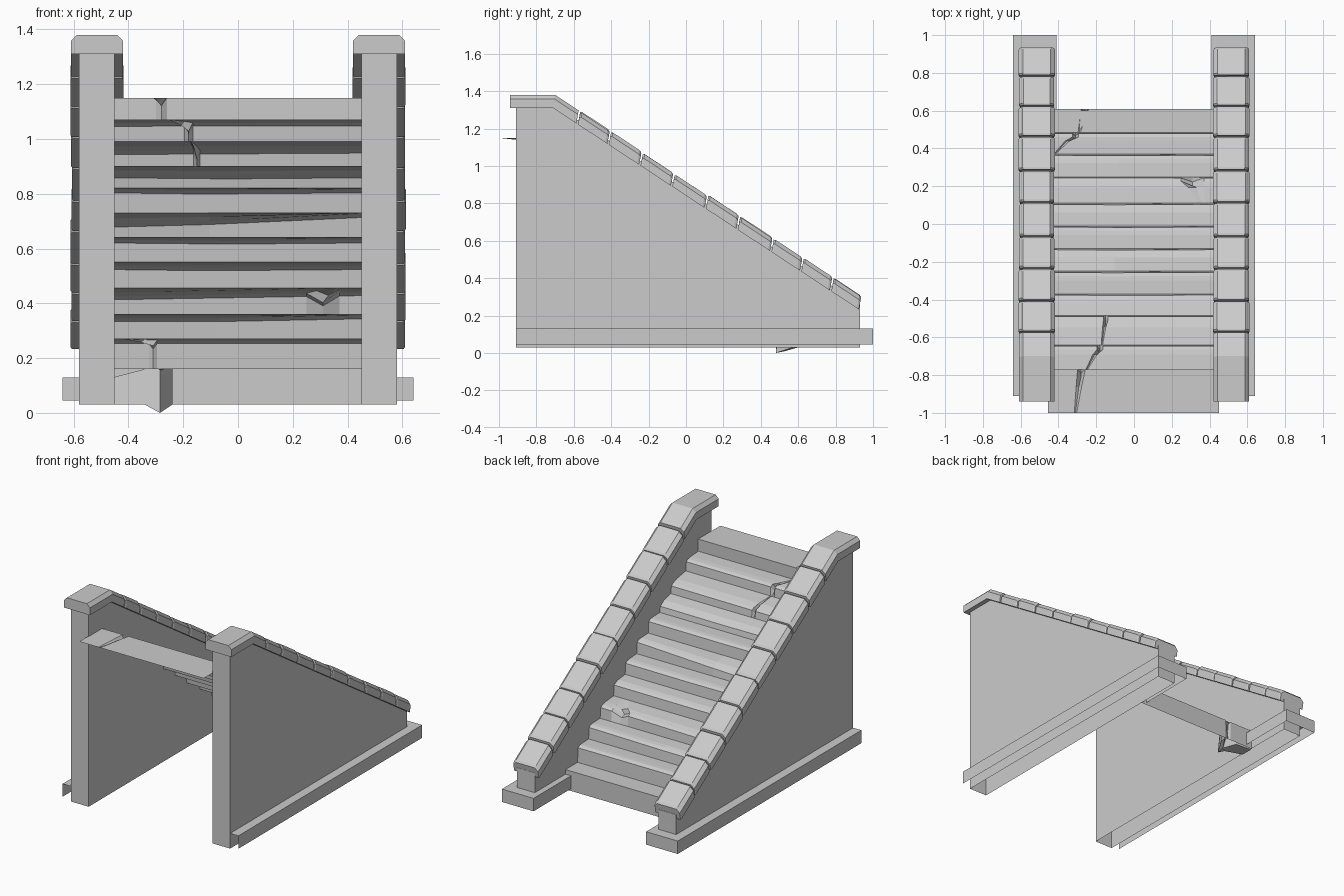
import bpy
import random

if "Cube" in bpy.data.objects:
    bpy.data.objects.remove(bpy.data.objects["Cube"])

random.seed(4)


def make(name, verts, faces):
    me = bpy.data.meshes.new(name)
    me.from_pydata(verts, [], faces)
    me.validate()
    ob = bpy.data.objects.new(name, me)
    bpy.context.collection.objects.link(ob)
    return ob


def loft(name, rings, closed=False, caps=False):
    """Skin quads between consecutive rings of equal length."""
    n = len(rings[0])
    verts = [p for r in rings for p in r]
    faces = []
    for k in range(len(rings) - 1):
        for j in range(n if closed else n - 1):
            a, b = k * n + j, k * n + (j + 1) % n
            faces.append((a, b, b + n, a + n))
    if caps:
        faces.append(tuple(reversed(range(n))))
        faces.append(tuple(range(len(verts) - n, len(verts))))
    return make(name, verts, faces)


# Worn stone steps: front edge, height, and nose wear at left / right end
edge_y = [0.61, 0.485, 0.37, 0.25, 0.11, -0.01, -0.13, -0.25, -0.37, -0.485, -0.64, -0.77, -1.0]
tread_z = [0.16, 0.27, 0.36, 0.455, 0.55, 0.64, 0.73, 0.82, 0.90, 0.99, 1.07, 1.15]
wear = [(0, 0), (.005, .005), (.015, .005), (.03, .015), (.015, .015), (.008, .008),
        (.04, .005), (.005, .005), (.03, .03), (.035, .03), (.012, .01), (0, 0)]
# step index: crack x at front, crack x at back, half width, depth
cracks = {0: (-.26, -.29, .02, .03), 1: (-.31, -.42, .015, .02),
          3: (.31, .36, .06, .035), 9: (-.15, -.17, .012, .03),
          10: (-.18, -.25, .015, .03), 11: (-.28, -.31, .02, .03)}

for i, z in enumerate(tread_z):
    y0, y1 = edge_y[i], edge_y[i + 1]
    foot = tread_z[i - 1] if i else 0.03
    stations = [(-.455, -.455, 0)]
    if i in cracks:
        f, b, w, d = cracks[i]
        stations += [(f - w, b - w * .3, 0), (f, b, d), (f + w, b + w * .3, 0)]
    else:
        stations.append((random.uniform(-.15, .15),) * 2 + (0.004,))
    stations.append((.45, .45, 0))
    rings = []
    for xf, xb, d in stations:
        t = (xf + .455) / .905
        drop = wear[i][0] * (1 - t) + wear[i][1] * t + d
        slant = 0.012 if 0 < i < 11 else 0
        rings.append([(xf, y0, foot),
                      (xf, y0 - slant * .5 - d * .6, z - drop - slant),
                      (xf, y0 - slant - .012 - d * .8, z - drop),
                      (xf * .6 + xb * .4, y0 * .6 + y1 * .4, z - drop * .5),
                      (xb, y1, z)])
    loft("step_%02d" % (i + 1), rings)

# Broken lump hanging behind the lowest riser
loft("broken_step_piece", [
    [(-.455, .60, .13), (-.455, .60, .03), (-.455, .52, .03), (-.455, .52, .13)],
    [(-.34, .60, .16), (-.34, .59, .03), (-.34, .48, .03), (-.34, .50, .16)],
    [(-.285, .60, .16), (-.285, .53, .01), (-.285, .48, 0), (-.285, .50, .16)],
    [(-.24, .60, .16), (-.24, .60, .03), (-.24, .57, .03), (-.24, .57, .16)]], closed=True)


# Handrail top line: flat landing, then a straight slope
def rail_z(y):
    return 1.38 if y < -.70 else 1.38 - (y + .70) * 1.08 / 1.64


def rail_ring(s, y, grow=0.0, lift=0.0):
    section = [(-.095, -.07), (-.095, -.022), (-.073, 0), (.073, 0), (.095, -.022), (.095, -.07)]
    lean = .0 if y < -.7 else .012
    return [(s * .515 + x * (1 + grow), y + lean * (z / .07), rail_z(y) + z + (lift if z > -.05 else 0))
            for x, z in section]


joints = [-.57, -.405, -.235, -.065, .115, .285, .465, .625, .785, .94]

for s, side in ((-1, "left"), (1, "right")):
    # Side wall, open underneath
    prof = [(-.91, .03), (-.91, 1.33), (-.71, 1.33), (.93, .26), (.93, .03)]
    a, b = [[(s * x, y, z) for y, z in prof] for x in (.45, .58)]
    wall = loft(side + "_wall", [a, b])
    make(side + "_wall_inner_face", a, [(0, 1, 2, 3, 4)])
    make(side + "_wall_outer_face", b, [(0, 1, 2, 3, 4)])

    # Coping: bent top stone, then a row of slightly uneven blocks
    loft(side + "_coping_top", [rail_ring(s, y) for y in (-.94, -.70, -.574)],
         closed=True, caps=True)
    for k in range(len(joints) - 1):
        g, up = random.uniform(-.05, .03), random.uniform(-.004, .005)
        ya, yb = joints[k] + .004, joints[k + 1] - .004
        rings = [rail_ring(s, ya, g - .05, up - .006), rail_ring(s, ya + .01, g, up),
                 rail_ring(s, yb - .01, g, up), rail_ring(s, yb, g - .05, up - .006)]
        loft("%s_coping_block_%d" % (side, k + 1), rings, closed=True, caps=True)

    # Plinth ledge wrapping the wall foot: top strip and outer skirt
    inner = [(.58, -.91), (.58, .93), (.45, .93), (.45, .60)]
    outer = [(.64, -.91), (.64, 1.0), (.41, 1.0), (.41, .60)]
    loft(side + "_plinth", [[(s * p[0], p[1], .13), (s * q[0], q[1], .13), (s * q[0], q[1], .045)]
                            for p, q in zip(inner, outer)])

# Make all surfaces face outward consistently
import bmesh
for ob in bpy.context.scene.objects:
    bm = bmesh.new()
    bm.from_mesh(ob.data)
    bmesh.ops.recalc_face_normals(bm, faces=bm.faces)
    if ob.name.startswith("step") and sum(f.normal.z for f in bm.faces) < 0:
        bmesh.ops.reverse_faces(bm, faces=bm.faces)
    if "_face" in ob.name or "_plinth" in ob.name:
        sx = -1 if ob.name.startswith("left") else 1
        f = bm.faces[:][0]
        want = f.normal.z if "_plinth" in ob.name else f.normal.x * sx * (1 if "outer" in ob.name else -1)
        if want < 0:
            bmesh.ops.reverse_faces(bm, faces=bm.faces)
    if ob.name.endswith("_wall"):
        bm.faces.ensure_lookup_table()
        if bm.faces[0].normal.y > 0:
            bmesh.ops.reverse_faces(bm, faces=bm.faces)
    bm.to_mesh(ob.data)
    bm.free()
